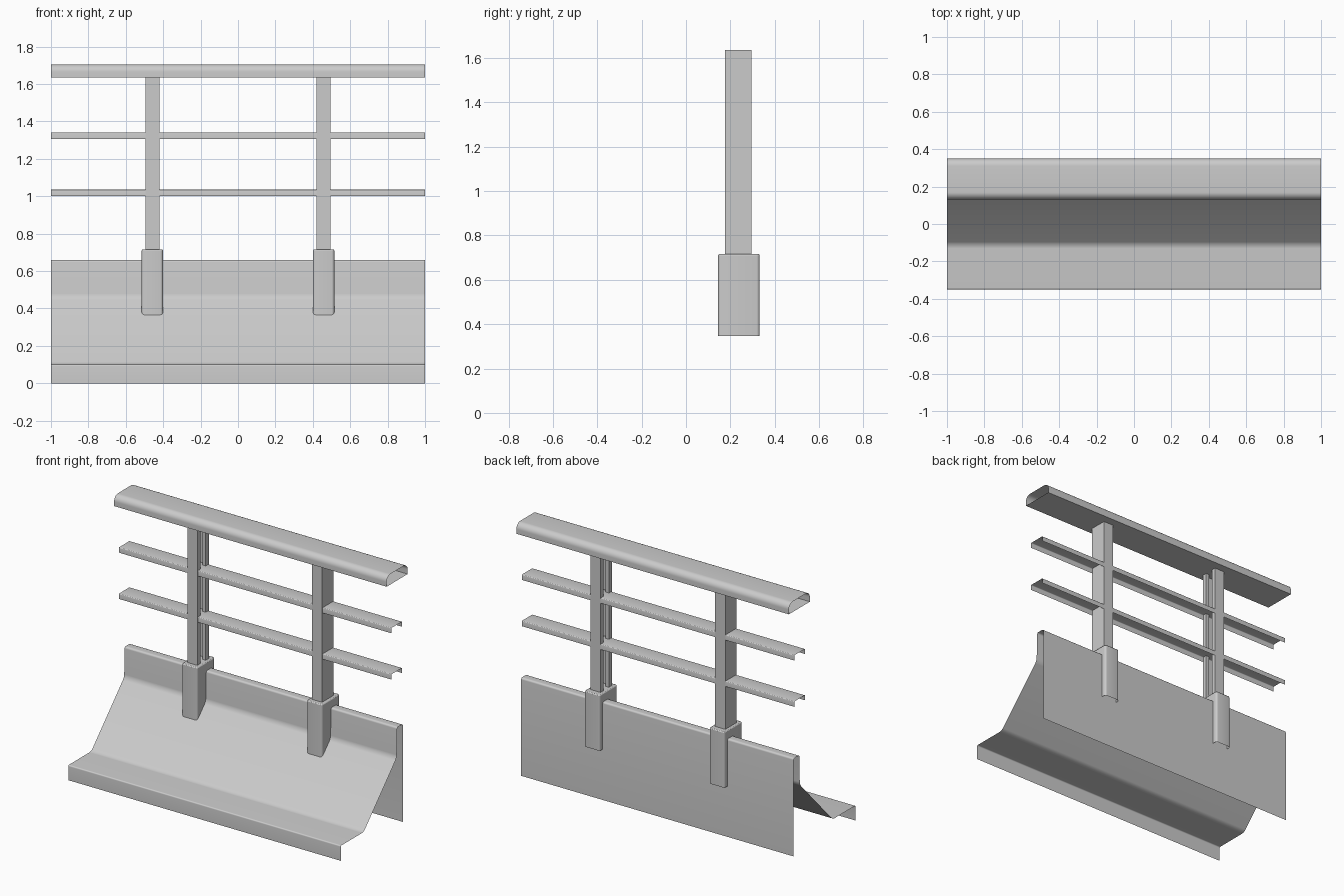
import bpy, bmesh, math

if "Cube" in bpy.data.objects:
    bpy.data.objects.remove(bpy.data.objects["Cube"])


def round_path(pts, radii, closed=False, seg=5):
    """Replace the corners of a 2D path with small curves."""
    out, n = [], len(pts)
    for i, p in enumerate(pts):
        r = radii[i]
        if r == 0 or (not closed and i in (0, n - 1)):
            out.append(p)
            continue
        a, b = pts[i - 1], pts[(i + 1) % n]
        la, lb = math.dist(a, p), math.dist(b, p)
        s = [p[k] + (a[k] - p[k]) * r / la for k in (0, 1)]
        e = [p[k] + (b[k] - p[k]) * r / lb for k in (0, 1)]
        # circular-like blend (weighted quadratic)
        for j in range(seg + 1):
            t = j / seg
            w0, w1, w2 = (1 - t) ** 2, 1.414 * t * (1 - t), t * t
            w = w0 + w1 + w2
            out.append(tuple((w0 * s[k] + w1 * p[k] + w2 * e[k]) / w for k in (0, 1)))
    return out


def extrude(name, pts, axis, lo, hi, closed=False, cap_top=False):
    """Sweep a profile along x (profile is y, z) or along z (profile is x, y)."""
    bm = bmesh.new()
    place = (lambda p, t: (t, p[0], p[1])) if axis == 'x' else (lambda p, t: (p[0], p[1], t))
    a = [bm.verts.new(place(p, lo)) for p in pts]
    b = [bm.verts.new(place(p, hi)) for p in pts]
    n = len(pts)
    for i in range(n if closed else n - 1):
        j = (i + 1) % n
        bm.faces.new((a[i], a[j], b[j], b[i]))
    if cap_top:
        bm.faces.new(b)
    bmesh.ops.recalc_face_normals(bm, faces=bm.faces)
    me = bpy.data.meshes.new(name)
    bm.to_mesh(me)
    bm.free()
    ob = bpy.data.objects.new(name, me)
    bpy.context.collection.objects.link(ob)
    bpy.ops.object.select_all(action='DESELECT')
    ob.select_set(True)
    bpy.context.view_layer.objects.active = ob
    bpy.ops.object.shade_smooth_by_angle(angle=math.radians(35))
    return ob


# Barrier: open sheet with lip, ledge, slope and upright back wall
barrier = round_path(
    [(-0.35, 0.0), (-0.35, 0.10), (-0.11, 0.10), (0.235, 0.46),
     (0.24, 0.66), (0.30, 0.66), (0.30, 0.01)],
    [0, 0.008, 0.02, 0.02, 0.012, 0.012, 0])
extrude("barrier_wall", barrier, 'x', -1, 1)

# Handrail: hollow tube, flat underneath, rounded upper edges
rail = round_path([(0.13, 1.635), (0.35, 1.635), (0.35, 1.705), (0.13, 1.705)],
                  [0, 0, 0.04, 0.04], closed=True, seg=8)
extrude("handrail", rail, 'x', -1, 1, closed=True)

# Two middle rails: thin channels open downwards
for name, top in (("lower_rail", 1.035), ("upper_rail", 1.342)):
    channel = round_path([(0.18, top - 0.035), (0.18, top), (0.293, top), (0.293, top - 0.035)],
                         [0, 0.005, 0.005, 0], seg=3)
    extrude(name, channel, 'x', -1, 1)

for side, s in (("left", -1), ("right", 1)):
    cx = s * 0.458
    # Post: lipped channel, open towards the middle
    o, i, d = cx + s * 0.037, cx - s * 0.037, cx - s * 0.012
    post = [(d, 0.207), (i, 0.207), (i, 0.175), (o, 0.175),
            (o, 0.295), (i, 0.295), (i, 0.263), (d, 0.263)]
    extrude(side + "_post", post, 'z', 0.70, 1.635)

    # Clamp: rounded sleeve straddling the wall, open at the bottom
    x0, x1 = cx - 0.057, cx + 0.057
    sleeve = round_path([(x0, 0.145), (x1, 0.145), (x1, 0.332), (x0, 0.332)],
                        [0.014] * 4, closed=True, seg=4)
    clamp = extrude(side + "_clamp", sleeve, 'z', 0.347, 0.716, closed=True, cap_top=True)
    bev = clamp.modifiers.new("soft_top", 'BEVEL')
    bev.width, bev.segments, bev.limit_method = 0.006, 2, 'ANGLE'
    bev.angle_limit = math.radians(60)
